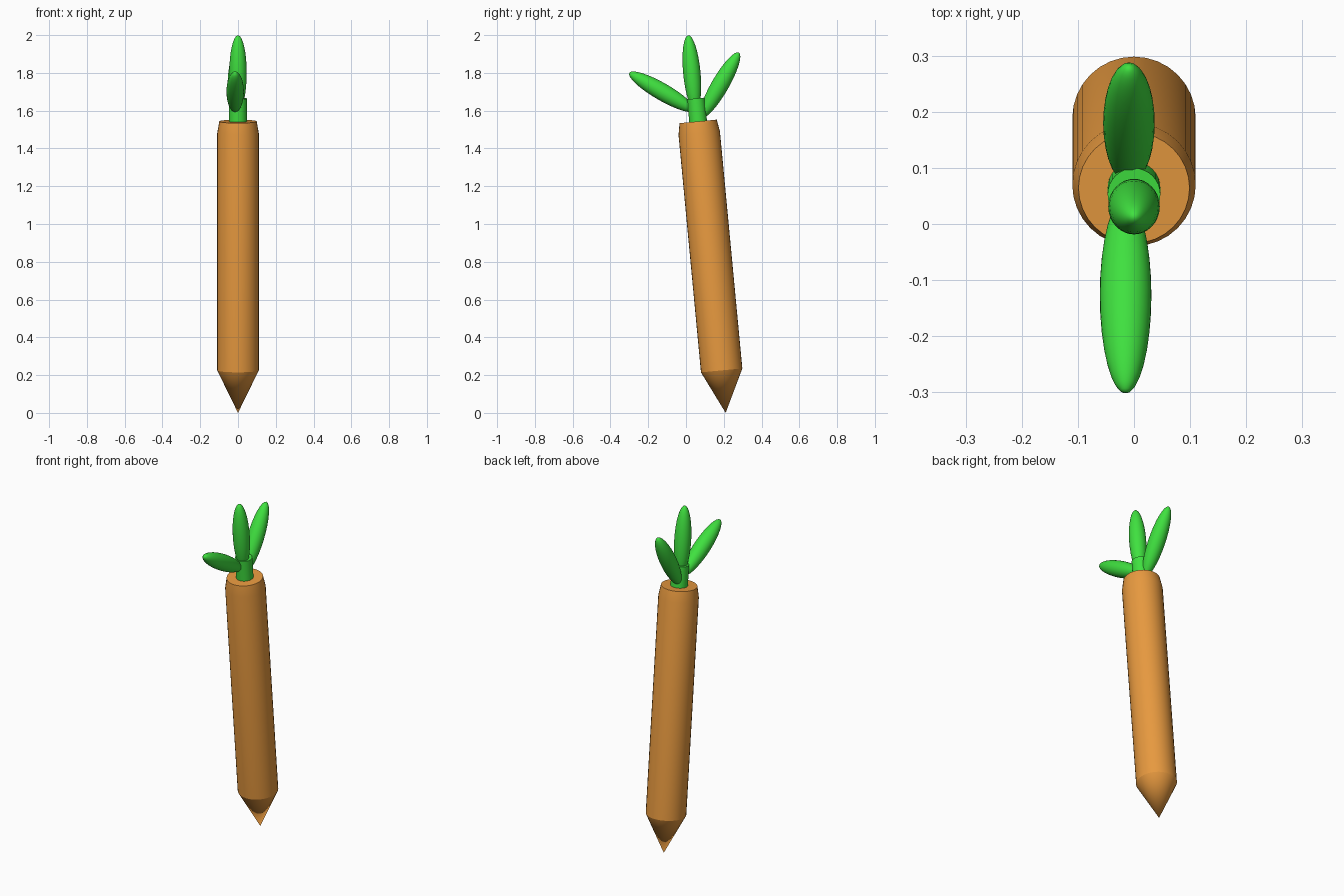
import bpy
import bmesh
from math import radians, cos, sin, pi

if "Cube" in bpy.data.objects:
    bpy.data.objects.remove(bpy.data.objects["Cube"])


def material(name, color):
    m = bpy.data.materials.new(name)
    m.diffuse_color = color
    m.use_nodes = True
    m.node_tree.nodes["Principled BSDF"].inputs["Base Color"].default_value = m.diffuse_color
    return m


orange = material("orange", (0.80, 0.32, 0.05, 1))
green = material("green", (0.05, 0.75, 0.05, 1))
TILT = 5.4
BASE = (0, 0.21, 0)


def finish(obj, name, mat, angle):
    obj.name = name
    obj.data.materials.append(mat)
    bpy.ops.object.select_all(action='DESELECT')
    obj.select_set(True)
    bpy.context.view_layer.objects.active = obj
    bpy.ops.object.shade_smooth_by_angle(angle=radians(angle))


def lathe(name, profile, mat, n=32):
    """Closed round body from (radius, height) pairs, leaning along the root axis."""
    bm = bmesh.new()
    rings = [[bm.verts.new((r * cos(2 * pi * i / n), r * sin(2 * pi * i / n), h))
              for i in range(n)] for r, h in profile]
    for a, b in zip(rings, rings[1:]):
        for i in range(n):
            j = (i + 1) % n
            bm.faces.new((a[i], a[j], b[j], b[i]))
    bm.faces.new(rings[0][::-1])
    bm.faces.new(rings[-1])
    bmesh.ops.remove_doubles(bm, verts=bm.verts, dist=1e-5)
    me = bpy.data.meshes.new(name)
    bm.to_mesh(me)
    bm.free()
    obj = bpy.data.objects.new(name, me)
    bpy.context.collection.objects.link(obj)
    obj.location = BASE
    obj.rotation_euler.x = radians(TILT)
    finish(obj, name, mat, 20)


def leaf(name, center, lean):
    bpy.ops.mesh.primitive_uv_sphere_add(segments=32, ring_count=16, radius=1, location=center,
                                         rotation=(radians(lean), 0, 0))
    obj = bpy.context.object
    obj.scale = (0.046, 0.046, 0.2)
    finish(obj, name, green, 60)


# Root with pointed tip and narrowed shoulder
lathe("carrot_root", [(0, 0), (0.11, 0.226), (0.11, 1.487), (0.099, 1.55)], orange)

# Short stem on the crown
lathe("stem", [(0.047, 1.53), (0.047, 1.672)], green)

# Three leaves fanned front to back
leaf("middle_leaf", (0, 0.031, 1.8), TILT)
leaf("front_leaf", (-0.015, -0.127, 1.70), 60)
leaf("back_leaf", (-0.009, 0.18, 1.735), -30)
